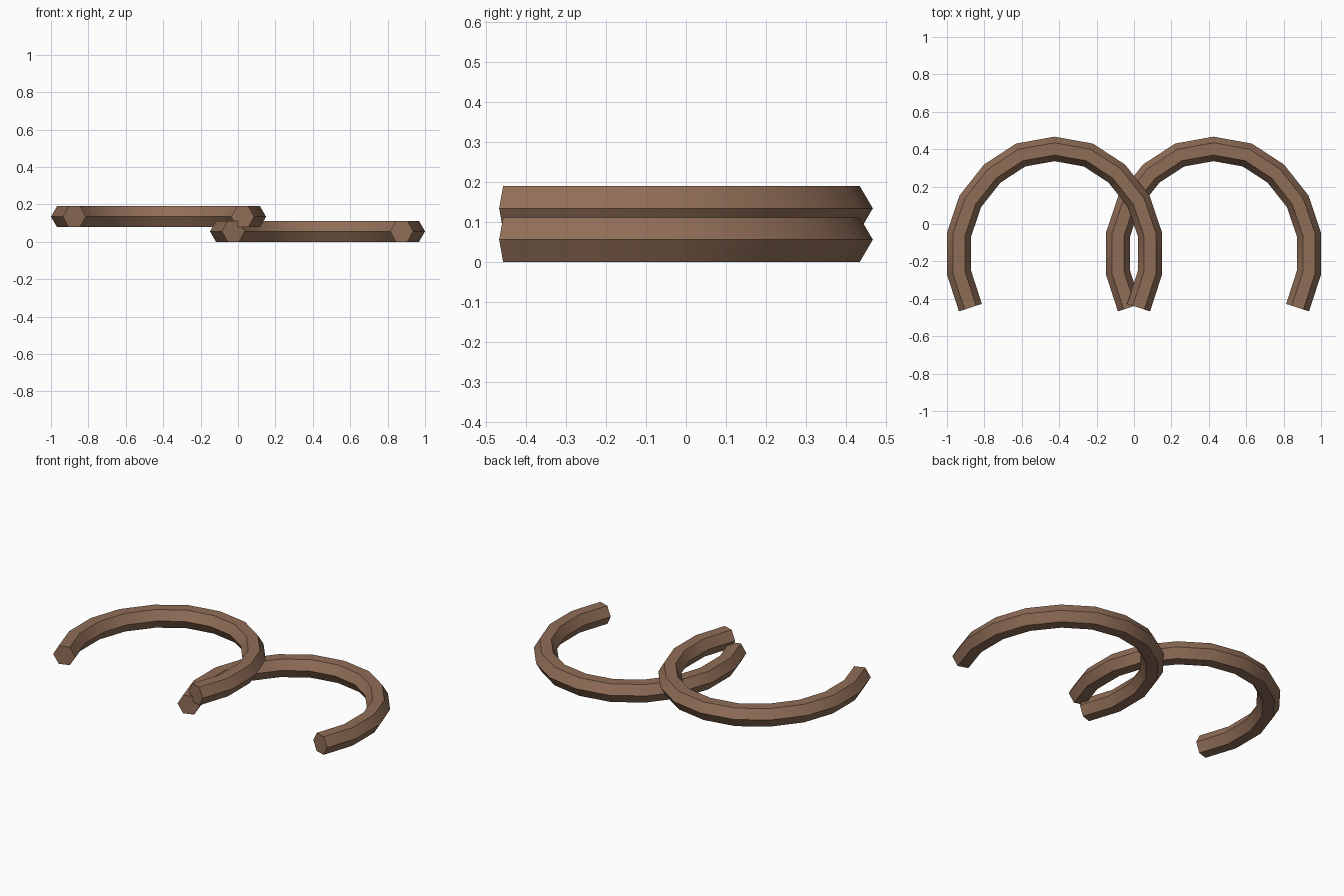
import bpy, bmesh, math
from mathutils import Vector

if "Cube" in bpy.data.objects:
    bpy.data.objects.remove(bpy.data.objects["Cube"])

R = 0.0645                      # hexagonal bar radius
H = R * math.sqrt(3) / 2        # half height between the flats

brown = bpy.data.materials.new("warm_brown")
brown.diffuse_color = (0.28, 0.155, 0.095, 1)
brown.use_nodes = True
brown.node_tree.nodes["Principled BSDF"].inputs["Base Color"].default_value = brown.diffuse_color

# Outer outline of half an open ring, from the crown to the tip
half = [(0, .467), (.205, .430), (.377, .318), (.508, .152),
        (.575, -.046), (.575, -.270), (.511, -.467)]
outer = [Vector((-x, y)) for x, y in reversed(half)] + [Vector(p) for p in half[1:]]


def inward(i):
    """Mitred inward offset direction at an outline point."""
    normals = []
    for a, b in ((i - 1, i), (i, i + 1)):
        if a >= 0 and b < len(outer):
            d = (outer[b] - outer[a]).normalized()
            normals.append(Vector((d.y, -d.x)))
    n = sum(normals, Vector((0, 0))).normalized()
    return n / n.dot(normals[0])


def open_ring(name, x, z):
    bm = bmesh.new()
    rings = []
    for i, p in enumerate(outer):
        n = inward(i)
        ring = []
        for k in range(6):
            a = k * math.pi / 3
            q = p + n * R * (1 - math.cos(a))
            ring.append(bm.verts.new((q.x, q.y, R * math.sin(a))))
        rings.append(ring)
    for a, b in zip(rings, rings[1:]):
        for k in range(6):
            j = (k + 1) % 6
            bm.faces.new((a[k], a[j], b[j], b[k]))
    bm.faces.new(rings[0])
    bm.faces.new(rings[-1])
    bmesh.ops.recalc_face_normals(bm, faces=bm.faces)
    me = bpy.data.meshes.new(name)
    bm.to_mesh(me)
    bm.free()
    me.materials.append(brown)
    ob = bpy.data.objects.new(name, me)
    ob.location = (x, 0, z)
    bpy.context.collection.objects.link(ob)
    bpy.ops.object.select_all(action='DESELECT')
    ob.select_set(True)
    bpy.context.view_layer.objects.active = ob
    bpy.ops.object.shade_smooth_by_angle(angle=math.radians(30))


# Two overlapping open rings, the left one lying on the right one
open_ring("left_upper_ring", -.425, .190 - H)
open_ring("right_lower_ring", .425, H)
